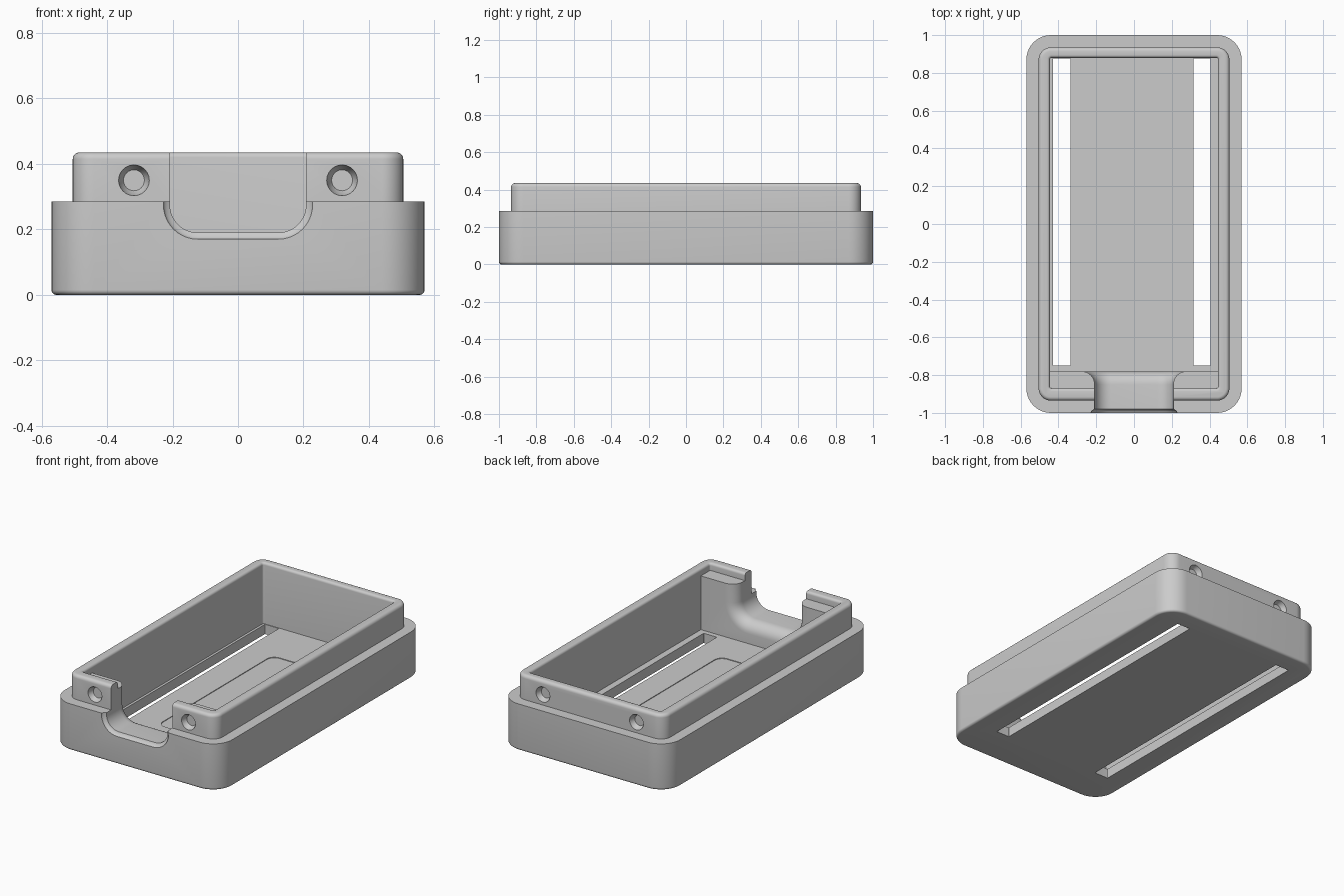
import bpy, bmesh, math

if "Cube" in bpy.data.objects:
    bpy.data.objects.remove(bpy.data.objects["Cube"])

grey = bpy.data.materials.new("light_grey")
grey.use_nodes = True
grey.diffuse_color = (0.6, 0.6, 0.6, 1)
grey.node_tree.nodes["Principled BSDF"].inputs["Base Color"].default_value = (0.6, 0.6, 0.6, 1)


def loft(name, rings):
    """Closed solid skinned through equal-length point rings."""
    bm = bmesh.new()
    loops = [[bm.verts.new(p) for p in ring] for ring in rings]
    n = len(loops[0])
    for a, b in zip(loops, loops[1:]):
        for i in range(n):
            j = (i + 1) % n
            bm.faces.new((a[i], a[j], b[j], b[i]))
    bm.faces.new(loops[0][::-1])
    bm.faces.new(loops[-1])
    bmesh.ops.recalc_face_normals(bm, faces=bm.faces)
    mesh = bpy.data.meshes.new(name)
    bm.to_mesh(mesh)
    bm.free()
    mesh.materials.append(grey)
    obj = bpy.data.objects.new(name, mesh)
    bpy.context.collection.objects.link(obj)
    return obj


def rounded_ring(x0, x1, y0, y1, r, z, inset=0.0, steps=10):
    """Rounded rectangle at height z, shrunk by inset."""
    x0, x1, y0, y1 = x0 + inset, x1 - inset, y0 + inset, y1 - inset
    r = max(r - inset, 0.004)
    corners = [(x1 - r, y1 - r), (x0 + r, y1 - r), (x0 + r, y0 + r), (x1 - r, y0 + r)]
    ring = []
    for k, (cx, cy) in enumerate(corners):
        for i in range(steps + 1):
            a = (k + i / steps) * math.pi / 2
            ring.append((cx + r * math.cos(a), cy + r * math.sin(a), z))
    return ring


def slab(name, bounds, r, levels):
    """Rounded rectangle extruded through (inset, z) levels."""
    return loft(name, [rounded_ring(*bounds, r, z, d) for d, z in levels])


def fillet(r, steps=5):
    """Quarter-round as (inset, distance below the edge) pairs."""
    return [(r - r * math.cos(t), r - r * math.sin(t))
            for t in (math.pi / 2 * i / steps for i in range(steps + 1))]


def combine(target, tool, operation):
    mod = target.modifiers.new("cut", "BOOLEAN")
    mod.operation, mod.solver, mod.object = operation, "EXACT", tool
    bpy.context.view_layer.objects.active = target
    bpy.ops.object.modifier_apply(modifier=mod.name)
    bpy.data.objects.remove(tool)


# Stepped outer shell with rounded bottom and top edges
STEP, TOP, FLOOR = 0.285, 0.435, 0.06
bottom = [(d, z) for d, z in fillet(0.015)][::-1]
rim = [(0.065 + d, TOP - z) for d, z in fillet(0.02)]
tray = slab("tray", (-0.57, 0.57, -1, 1), 0.13,
            bottom + [(0, STEP), (0.065, STEP)] + rim)

# Main cavity, flaring at the inner rim edge
flare = [(-d, TOP - z) for d, z in fillet(0.015)]
combine(tray, slab("cavity", (-0.445, 0.445, -0.87, 0.88), 0.01,
                   [(0, FLOOR)] + flare + [(-0.015, 0.5)]), "DIFFERENCE")

# Thick front block that forms the shelf
combine(tray, slab("shelf", (-0.475, 0.475, -0.9, -0.78), 0.004,
                   [(0, 0.03), (0, 0.39)]), "UNION")

# Shallow floor recess and the two long through slots
combine(tray, slab("recess", (-0.16, 0.155, -0.55, 0.56), 0.05,
                   [(0, FLOOR - 0.004), (0, 0.1)]), "DIFFERENCE")
for x0, x1 in ((-0.43, -0.335), (0.315, 0.405)):
    combine(tray, slab("slot", (x0, x1, -0.75, 0.876), 0.004,
                       [(0, -0.1), (0, 0.1)]), "DIFFERENCE")


# U-shaped front notch with rounded mouth edges
def notch_ring(y, d, steps=10):
    w, z0, r = 0.208 + d, 0.19 - d, 0.085 + d
    ring = [(-w, y, 0.6)]
    for side in (-1, 1):
        for i in range(steps + 1):
            a = math.pi / 2 * (i / steps if side < 0 else 1 - i / steps)
            ring.append((side * (w - r + r * math.cos(a)), y, z0 + r - r * math.sin(a)))
    return ring + [(w, y, 0.6)]


outer = [(-1 + z, 0.02 - d) for d, z in fillet(0.02)]
outer = [(-1 + 0.02 * (1 - math.cos(t)), 0.02 * (1 - math.sin(t)))
         for t in (math.pi / 2 * i / 5 for i in range(6))]
inner = [(-0.85 + 0.07 * math.sin(t), 0.07 * (1 - math.cos(t)))
         for t in (math.pi / 2 * i / 8 for i in range(9))]
profile = [(-1.1, 0.02)] + [(-1 + 0.02 * math.sin(t), 0.02 * math.cos(t) ** 2)
                            for t in (math.pi / 2 * i / 5 for i in range(6))]
profile += inner + [(-0.7, 0.07)]
combine(tray, loft("notch", [notch_ring(y, d) for y, d in profile]), "DIFFERENCE")


# Tapered dimples on the front and back of the upper wall
def circle(x, y, r, n=24):
    return [(x + r * math.cos(math.tau * i / n), y, 0.35 + r * math.sin(math.tau * i / n))
            for i in range(n)]


for side in (-1, 1):
    for x in (-0.318, 0.318):
        rings = [circle(x, side * y, r) for y, r in ((0.96, 0.047), (0.932, 0.047), (0.905, 0.032))]
        combine(tray, loft("dimple", rings), "DIFFERENCE")

# Smooth shading with crisp edges
bpy.ops.object.select_all(action="DESELECT")
tray.select_set(True)
bpy.context.view_layer.objects.active = tray
bpy.ops.object.shade_smooth_by_angle(angle=math.radians(30))
